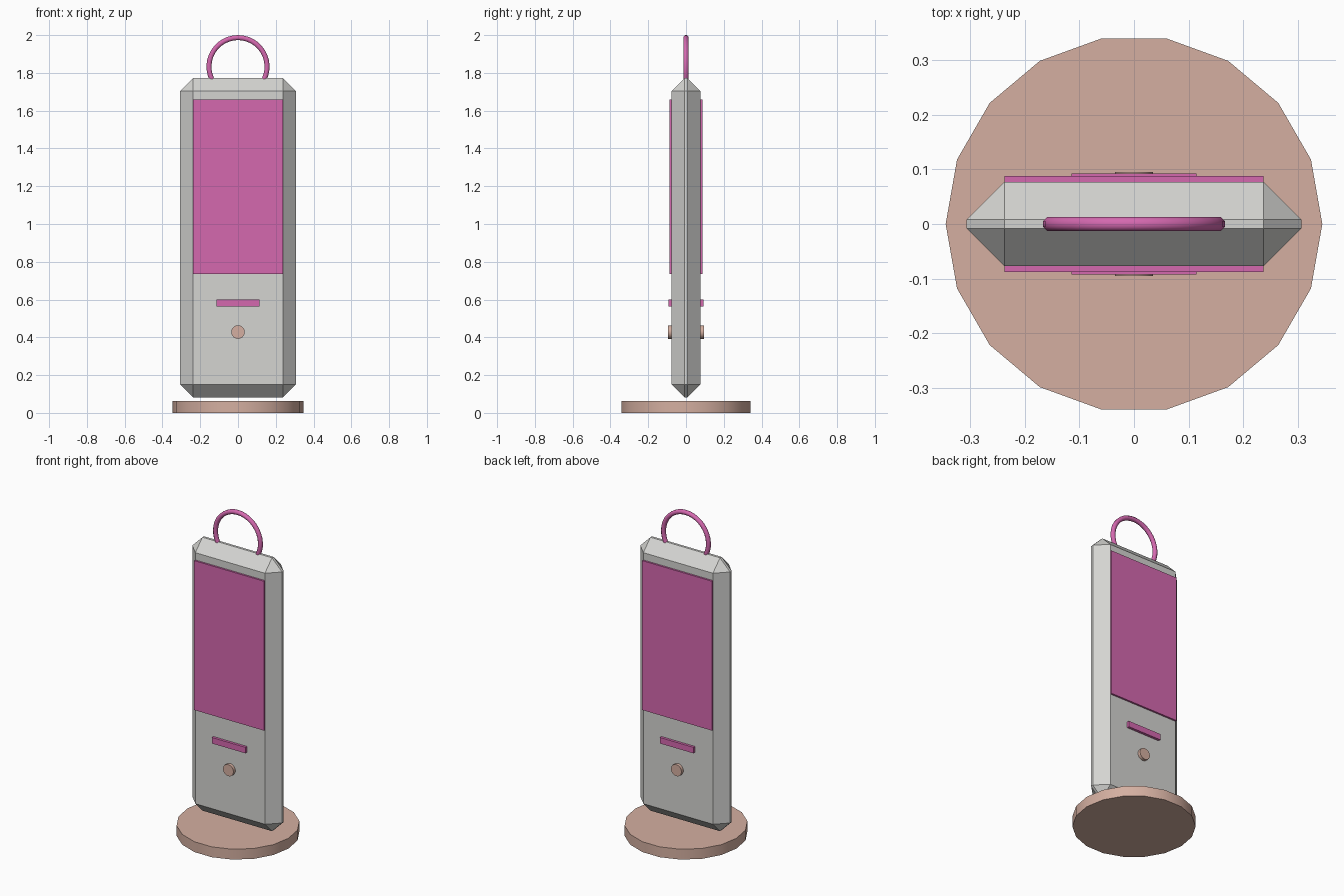
import bpy, bmesh, math
from mathutils import Matrix, Vector

if "Cube" in bpy.data.objects:
    bpy.data.objects.remove(bpy.data.objects["Cube"])


def material(name, rgb):
    m = bpy.data.materials.new(name)
    m.diffuse_color = (*rgb, 1)
    m.use_nodes = True
    m.node_tree.nodes["Principled BSDF"].inputs["Base Color"].default_value = m.diffuse_color
    return m


GREY = material("light_grey", (0.66, 0.66, 0.64))
PINK = material("pink", (0.66, 0.14, 0.43))
TAN = material("tan", (0.66, 0.43, 0.355))


def finish(name, bm, mat, smooth=None):
    bmesh.ops.recalc_face_normals(bm, faces=bm.faces)
    me = bpy.data.meshes.new(name)
    bm.to_mesh(me)
    bm.free()
    me.materials.append(mat)
    ob = bpy.data.objects.new(name, me)
    bpy.context.collection.objects.link(ob)
    if smooth:
        bpy.ops.object.select_all(action='DESELECT')
        ob.select_set(True)
        bpy.context.view_layer.objects.active = ob
        bpy.ops.object.shade_smooth_by_angle(angle=math.radians(smooth))
    return ob


def box(name, lo, hi, mat, bevel=0):
    lo, hi = Vector(lo), Vector(hi)
    bm = bmesh.new()
    bmesh.ops.create_cube(bm, size=1, matrix=Matrix.Translation((lo + hi) / 2)
                          @ Matrix.Diagonal((*(hi - lo), 1)))
    if bevel:
        bmesh.ops.bevel(bm, geom=bm.edges[:], offset=bevel, segments=1,
                        profile=0.5, affect='EDGES')
    return finish(name, bm, mat)


def cylinder(name, center, radius, depth, sides, mat, rot=None):
    bm = bmesh.new()
    bmesh.ops.create_cone(bm, cap_ends=True, segments=sides, radius1=radius,
                          radius2=radius, depth=depth,
                          matrix=Matrix.Translation(center) @ (rot or Matrix()))
    return finish(name, bm, mat, smooth=30)


# round base, one vertex pointing along +y
R = 0.3455
cylinder("base", (0, 0, 0.032), R, 0.064, 18, TAN,
         Matrix.Rotation(math.pi / 2, 4, 'Z'))

# chamfered slab body
box("body", (-0.307, -0.0768, 0.082), (0.307, 0.0768, 1.773), GREY, bevel=0.069)

# screen, slot and button on the front and the back
for side, s in (("front", -1), ("back", 1)):
    def plate(name, hx, z0, z1, y):
        ys = sorted((s * 0.07, s * y))
        box(side + name, (-hx, ys[0], z0), (hx, ys[1], z1), PINK)
    plate("_screen", 0.238, 0.735, 1.659, 0.0882)
    plate("_slot", 0.1147, 0.563, 0.600, 0.0925)
    cylinder(side + "_button", (0, s * 0.0828, 0.428), 0.0358, 0.0256, 18, TAN,
             Matrix.Rotation(math.pi / 2, 4, 'X'))

# hanging ring: octagonal tube swept along an arc that sinks into the body top
bm = bmesh.new()
TUBE, MAJOR, STEPS, SIDES = 0.0143, 0.1538, 24, 8
a0, a1 = math.radians(-26), math.radians(206)
rings = []
for i in range(STEPS + 1):
    a = a0 + (a1 - a0) * i / STEPS
    ring = []
    for j in range(SIDES):
        t = 2 * math.pi * (j + 0.5) / SIDES
        r = MAJOR + TUBE * math.cos(t)
        ring.append(bm.verts.new((r * math.cos(a), TUBE * math.sin(t),
                                  1.833 + r * math.sin(a))))
    rings.append(ring)
for p, q in zip(rings, rings[1:]):
    for j in range(SIDES):
        k = (j + 1) % SIDES
        bm.faces.new((p[j], p[k], q[k], q[j]))
bm.faces.new(rings[0])
bm.faces.new(rings[-1])
finish("hanging_ring", bm, PINK, smooth=50)
